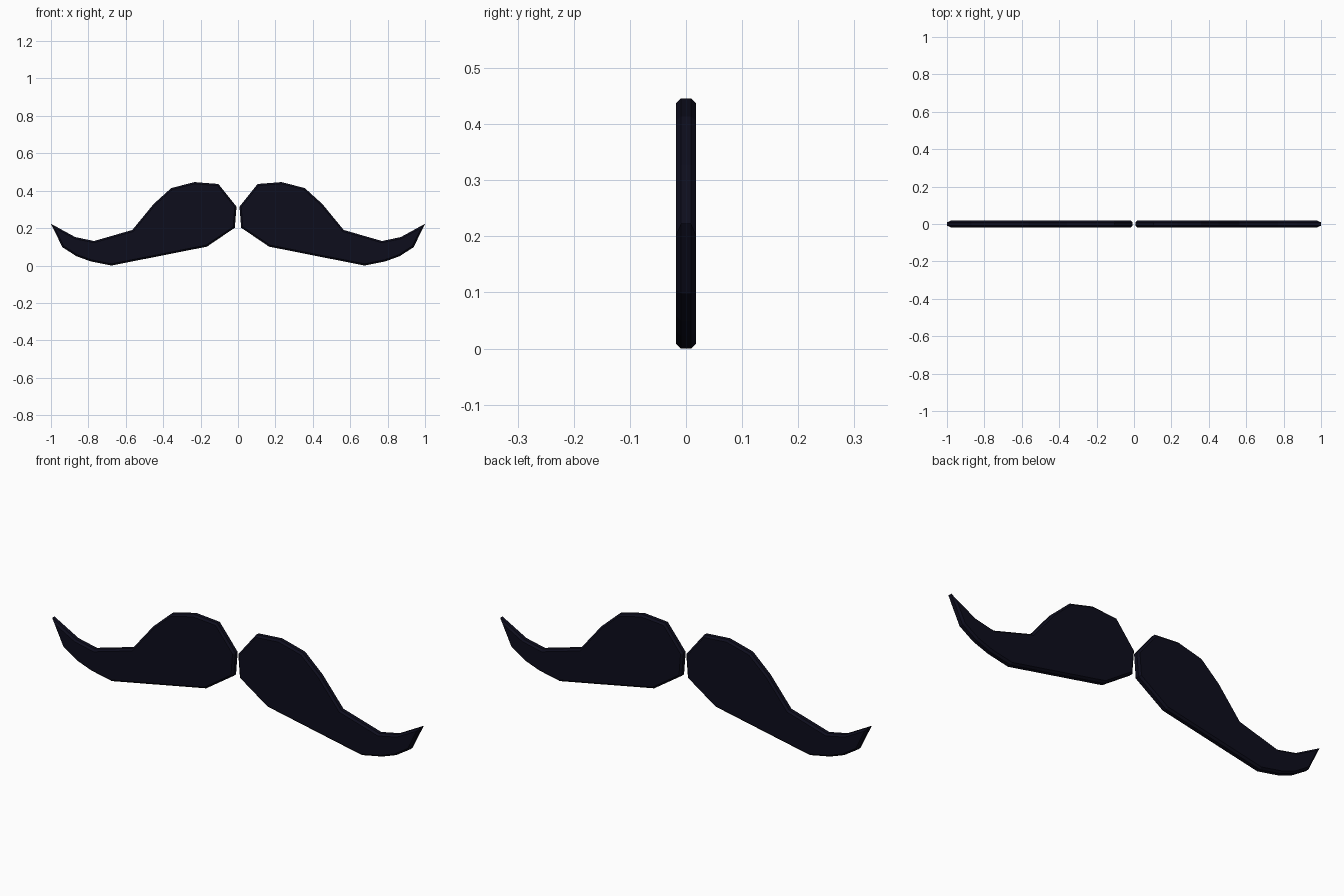
import bpy, bmesh

if "Cube" in bpy.data.objects:
    bpy.data.objects.remove(bpy.data.objects["Cube"])

# Single dark navy colour
navy = bpy.data.materials.new("dark navy")
navy.diffuse_color = (0.004, 0.004, 0.012, 1)
navy.use_nodes = True
navy.node_tree.nodes["Principled BSDF"].inputs["Base Color"].default_value = navy.diffuse_color

# Outline of the right half (x, z), clockwise from the inner top corner
OUTLINE = [(0.008, 0.315), (0.105, 0.436), (0.233, 0.446), (0.357, 0.414),
           (0.452, 0.328), (0.565, 0.190), (0.770, 0.131), (0.870, 0.152),
           (1.000, 0.223), (0.939, 0.098), (0.864, 0.050), (0.787, 0.022),
           (0.677, 0.000), (0.484, 0.038), (0.166, 0.101), (0.017, 0.202)]
HALF_RIM = 0.009   # half the width of the straight rim
CHAMFER = 0.009    # chamfer on front and back edges


def make_half(name, side):
    bm = bmesh.new()
    # straight rim
    front = bm.faces.new([bm.verts.new((side * x, -HALF_RIM, z)) for x, z in OUTLINE])
    ext = bmesh.ops.extrude_face_region(bm, geom=[front], use_keep_orig=True)
    back = [f for f in ext["geom"] if isinstance(f, bmesh.types.BMFace)]
    moved = [v for v in ext["geom"] if isinstance(v, bmesh.types.BMVert)]
    bmesh.ops.translate(bm, verts=moved, vec=(0, 2 * HALF_RIM, 0))
    bmesh.ops.recalc_face_normals(bm, faces=bm.faces[:])
    # chamfered front and back
    for cap in (front, back[0]):
        bmesh.ops.inset_region(bm, faces=[cap], thickness=CHAMFER, depth=0,
                               use_even_offset=True, use_boundary=True)
        bmesh.ops.translate(bm, verts=cap.verts[:], vec=cap.normal * CHAMFER)
    bmesh.ops.recalc_face_normals(bm, faces=bm.faces[:])
    mesh = bpy.data.meshes.new(name)
    bm.to_mesh(mesh)
    bm.free()
    mesh.materials.append(navy)
    obj = bpy.data.objects.new(name, mesh)
    bpy.context.collection.objects.link(obj)


make_half("moustache_right", 1)
make_half("moustache_left", -1)
